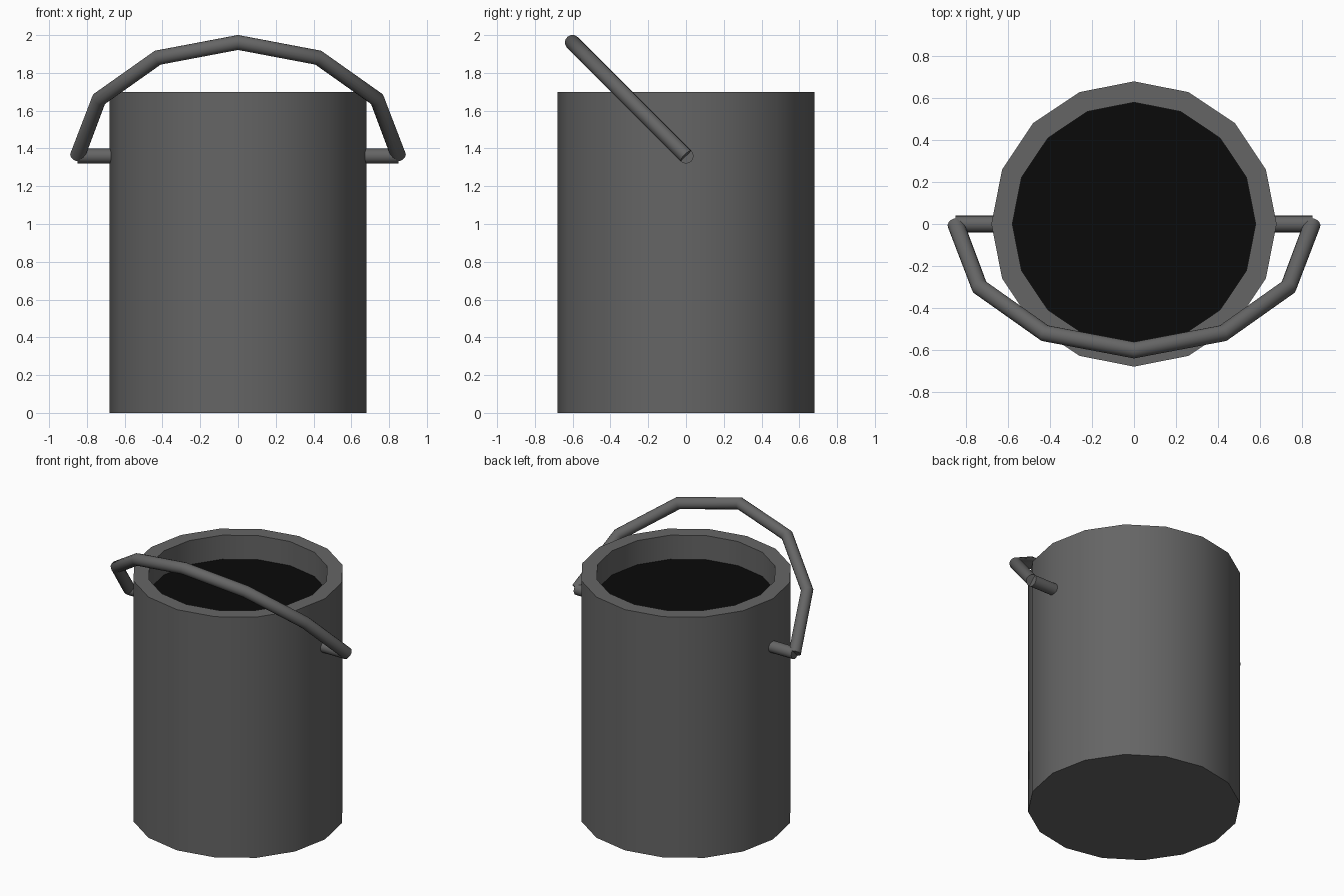
import bpy, bmesh
from math import sin, cos, pi, radians

if "Cube" in bpy.data.objects:
    bpy.data.objects.remove(bpy.data.objects["Cube"])

SIDES = 16
PIVOT_Z = 1.36
HANDLE_R = 0.85
TUBE_R = 0.04


def material(name, value):
    mat = bpy.data.materials.new(name)
    mat.diffuse_color = (value, value, value, 1)
    mat.use_nodes = True
    mat.node_tree.nodes["Principled BSDF"].inputs["Base Color"].default_value = mat.diffuse_color
    return mat


metal = material("dark_grey_metal", 0.13)
black = material("black_liquid", 0.003)


def finish(obj, mat):
    bpy.ops.object.select_all(action='DESELECT')
    obj.select_set(True)
    bpy.context.view_layer.objects.active = obj
    if obj.type == 'CURVE':
        bpy.ops.object.convert(target='MESH')
        obj = bpy.context.view_layer.objects.active
    obj.data.materials.clear()
    obj.data.materials.append(mat)
    bpy.ops.object.shade_smooth_by_angle(angle=radians(29))


def add_object(name, data, mat):
    obj = bpy.data.objects.new(name, data)
    bpy.context.collection.objects.link(obj)
    finish(obj, mat)


def add_mesh(name, bm, mat):
    bmesh.ops.recalc_face_normals(bm, faces=bm.faces)
    mesh = bpy.data.meshes.new(name)
    bm.to_mesh(mesh)
    bm.free()
    add_object(name, mesh, mat)


def ring(bm, r, z):
    return [bm.verts.new((r * cos(2 * pi * i / SIDES), r * sin(2 * pi * i / SIDES), z))
            for i in range(SIDES)]


def tube(name, points):
    # round bar along a straight-segment path, capped at both ends
    curve = bpy.data.curves.new(name, 'CURVE')
    curve.dimensions = '3D'
    curve.bevel_depth = TUBE_R
    curve.bevel_resolution = 6
    curve.use_fill_caps = True
    spline = curve.splines.new('POLY')
    spline.points.add(len(points) - 1)
    for p, co in zip(spline.points, points):
        p.co = (*co, 1)
    add_object(name, curve, metal)


# can: outer wall, rim and inner wall down to the fill level
bm = bmesh.new()
rings = [ring(bm, r, z) for r, z in ((0.68, 0), (0.68, 1.7), (0.58, 1.7), (0.58, 1.53))]
bm.faces.new(rings[0])
for a, b in zip(rings, rings[1:]):
    for i in range(SIDES):
        j = (i + 1) % SIDES
        bm.faces.new((a[i], a[j], b[j], b[i]))
add_mesh("can_body", bm, metal)

# dark liquid surface inside
bm = bmesh.new()
bm.faces.new(ring(bm, 0.58, 1.53))
add_mesh("liquid", bm, black)

# side pins
for side, name in ((-1, "pin_left"), (1, "pin_right")):
    tube(name, [(side * 0.64, 0, PIVOT_Z), (side * HANDLE_R, 0, PIVOT_Z)])

# handle: half circle of six segments, tipped 45 degrees to the front
tilt = radians(45)
path = []
for i in range(7):
    a = pi * i / 6
    h = HANDLE_R * sin(a)
    path.append((HANDLE_R * cos(a), -h * sin(tilt), PIVOT_Z + h * cos(tilt)))
tube("handle", path)
